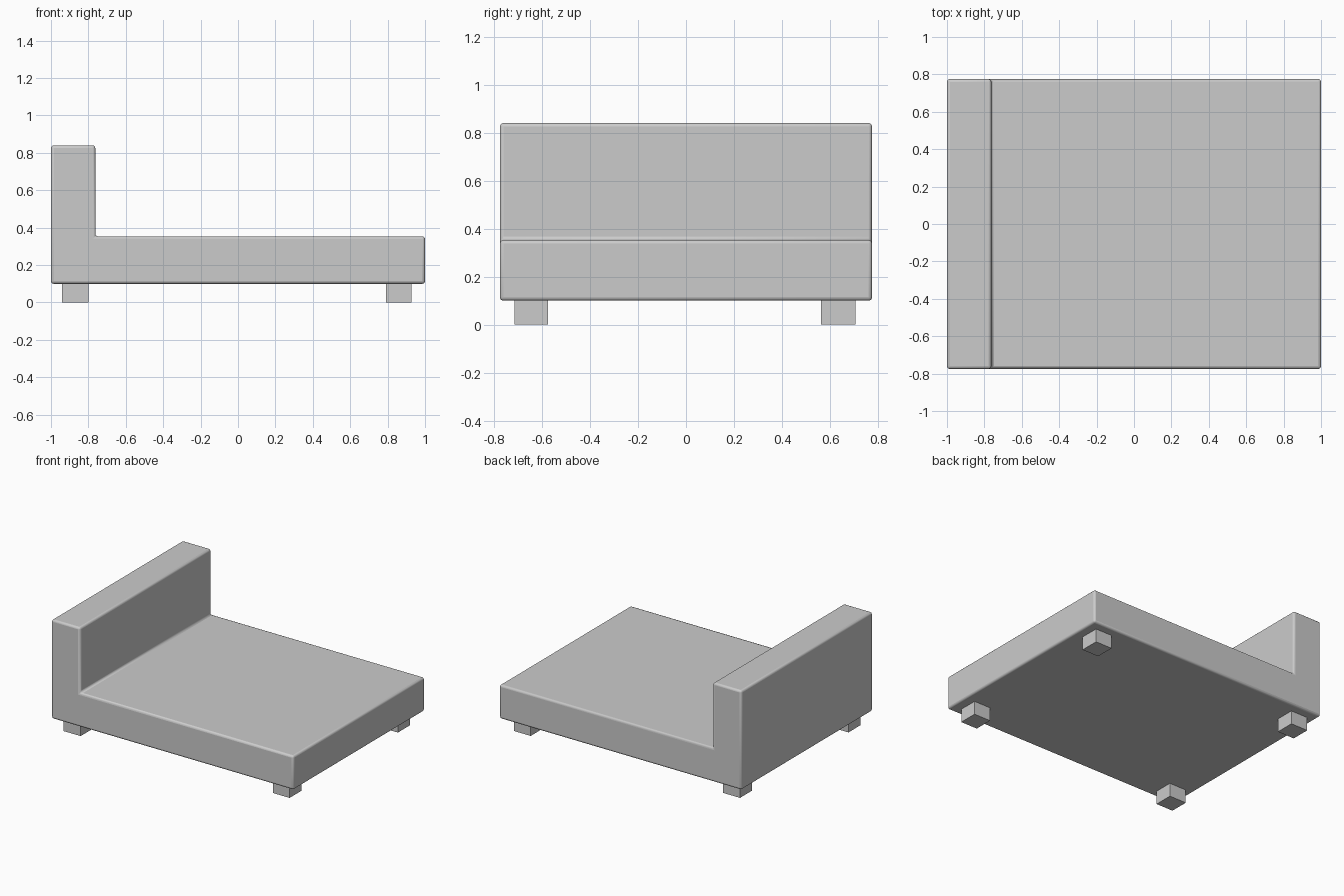
import bpy, bmesh

if "Cube" in bpy.data.objects:
    bpy.data.objects.remove(bpy.data.objects["Cube"])

def extrude_profile(name, profile, y0, y1):
    """Extrude an (x, z) outline along y."""
    bm = bmesh.new()
    face = bm.faces.new([bm.verts.new((x, y0, z)) for x, z in profile])
    ext = bmesh.ops.extrude_face_region(bm, geom=[face])
    moved = [v for v in ext["geom"] if isinstance(v, bmesh.types.BMVert)]
    bmesh.ops.translate(bm, verts=moved, vec=(0, y1 - y0, 0))
    bmesh.ops.recalc_face_normals(bm, faces=bm.faces)
    mesh = bpy.data.meshes.new(name)
    bm.to_mesh(mesh)
    bm.free()
    obj = bpy.data.objects.new(name, mesh)
    bpy.context.collection.objects.link(obj)
    return obj

# L-shaped upholstered body: seat and backrest in one piece, soft edges
body = extrude_profile("seat_and_backrest", [
    (-1, 0.10), (1, 0.10), (1, 0.353), (-0.763, 0.353), (-0.763, 0.84), (-1, 0.84)],
    -0.775, 0.775)
bevel = body.modifiers.new("soft_edges", "BEVEL")
bevel.width = 0.015
bevel.segments = 3
bevel.limit_method = 'ANGLE'
bpy.context.view_layer.objects.active = body
body.select_set(True)
bpy.ops.object.shade_smooth_by_angle()

# Four square block legs
for side, x0, x1 in (("left", -0.94, -0.80), ("right", 0.79, 0.927)):
    for end, y0, y1 in (("front", -0.715, -0.575), ("back", 0.563, 0.705)):
        extrude_profile(f"{end}_{side}_leg",
                        [(x0, 0), (x1, 0), (x1, 0.102), (x0, 0.102)], y0, y1)
